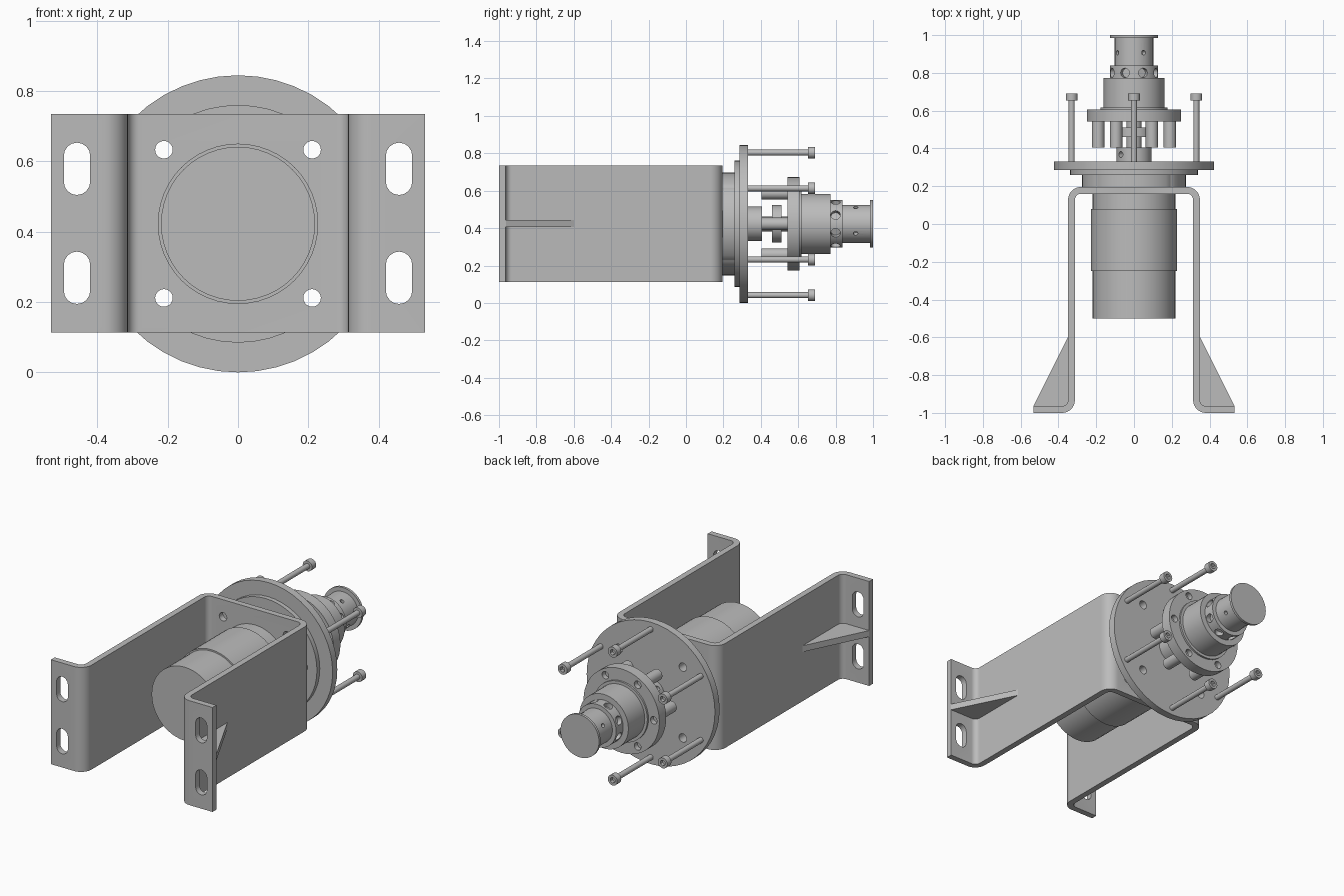
import bpy, bmesh, math
from mathutils import Matrix, Vector

if "Cube" in bpy.data.objects:
    bpy.data.objects.remove(bpy.data.objects["Cube"])

C = 0.4225  # height of the main axis
grey = bpy.data.materials.new("plain_grey")
grey.use_nodes = True
grey.diffuse_color = (0.5, 0.5, 0.5, 1)
grey.node_tree.nodes["Principled BSDF"].inputs["Base Color"].default_value = (0.5, 0.5, 0.5, 1)


def finish(name, bm):
    bmesh.ops.recalc_face_normals(bm, faces=bm.faces)
    me = bpy.data.meshes.new(name)
    bm.to_mesh(me)
    bm.free()
    me.materials.append(grey)
    ob = bpy.data.objects.new(name, me)
    bpy.context.collection.objects.link(ob)
    return ob


def activate(ob):
    bpy.ops.object.select_all(action='DESELECT')
    ob.select_set(True)
    bpy.context.view_layer.objects.active = ob


def smooth(ob):
    activate(ob)
    bpy.ops.object.shade_smooth_by_angle(angle=math.radians(30))


def lathe(name, profile, x=0, z=C, steps=48):
    """Spin (radius, y) points around an axis parallel to y."""
    bm = bmesh.new()
    vs = [bm.verts.new((r, y, 0)) for r, y in profile]
    es = [bm.edges.new(p) for p in zip(vs, vs[1:])]
    bmesh.ops.spin(bm, geom=vs + es, cent=(0, 0, 0), axis=(0, 1, 0),
                   angle=math.tau, steps=steps)
    bmesh.ops.remove_doubles(bm, verts=bm.verts, dist=1e-5)
    bmesh.ops.translate(bm, verts=bm.verts, vec=(x, 0, z))
    return finish(name, bm)


def rod(name, r, y0, y1, x=0, z=C, steps=48):
    return lathe(name, [(0, y0), (r, y0), (r, y1), (0, y1)], x, z, steps)


def bore(ob, holes, r, length, sides=20):
    """Cut round holes given as (centre, direction)."""
    bm = bmesh.new()
    for centre, direction in holes:
        turn = Vector((0, 0, 1)).rotation_difference(Vector(direction)).to_matrix().to_4x4()
        bmesh.ops.create_cone(bm, cap_ends=True, segments=sides, radius1=r, radius2=r,
                              depth=length, matrix=Matrix.Translation(centre) @ turn)
    cut(ob, bm)


def cut(ob, bm):
    cutter = finish("cutter", bm)
    cutter.hide_render = True
    mod = ob.modifiers.new("cut", 'BOOLEAN')
    mod.operation, mod.solver, mod.object = 'DIFFERENCE', 'EXACT', cutter
    activate(ob)
    bpy.ops.object.modifier_apply(modifier=mod.name)
    bpy.data.objects.remove(cutter)


def prism(bm, outline, to3d, direction):
    face = bm.faces.new([bm.verts.new(to3d(a, b)) for a, b in outline])
    new = bmesh.ops.extrude_face_region(bm, geom=[face])["geom"]
    bmesh.ops.translate(bm, vec=direction, verts=[v for v in new if isinstance(v, bmesh.types.BMVert)])


def ring(radius, count, start=0):
    """Points (x, z, angle) spaced evenly round the main axis."""
    for i in range(count):
        a = math.radians(start + 360 * i / count)
        yield radius * math.cos(a), C + radius * math.sin(a), a


# Bent mounting bracket: a filleted strip given thickness
def fillet(points, r, n=8):
    out = [points[0]]
    for p, q, s in zip(points, points[1:], points[2:]):
        u, v = (p - q).normalized(), (s - q).normalized()
        mid = q + (u + v) * r
        for i in range(n + 1):
            t = math.pi / 2 * i / n
            out.append(mid - v * r * math.cos(t) - u * r * math.sin(t))
    return out + [points[-1]]


LOW, HIGH, LEG, T = 0.113, 0.735, 0.331, 0.036
right = [Vector(p) for p in ((-0.532, -0.982), (-LEG, -0.982), (-LEG, 0.178))]
left = [Vector((-p.x, p.y)) for p in reversed(right)]
bm = bmesh.new()
rows = [[bm.verts.new((p.x, p.y, z)) for p in fillet(right + left, 0.05)] for z in (LOW, HIGH)]
for i in range(len(rows[0]) - 1):
    bm.faces.new((rows[0][i], rows[0][i + 1], rows[1][i + 1], rows[1][i]))
bracket = finish("bracket", bm)
mod = bracket.modifiers.new("thickness", 'SOLIDIFY')
mod.thickness, mod.offset, mod.use_even_offset = T, 0, True
activate(bracket)
bpy.ops.object.modifier_apply(modifier=mod.name)

# Long slots in the feet
bm = bmesh.new()
for x in (-0.458, 0.458):
    for z in (0.269, 0.579):
        outline = []
        for i in range(18):
            a = math.pi * (i if i < 9 else i - 1) / 8
            outline.append((x + 0.0375 * math.cos(a),
                            z + 0.0375 * math.sin(a) + (0.037 if i < 9 else -0.037)))
        prism(bm, outline, lambda a, b: (a, -1.1, b), (0, 0.2, 0))
cut(bracket, bm)

# Triangular gussets between leg and foot
for side, label in ((-1, "right"), (1, "left")):
    bm = bmesh.new()
    tri = [(0.335, -0.57), (0.532, -0.963), (0.532, -0.97), (0.335, -0.97)]
    prism(bm, tri, lambda a, b: (side * a, b, 0.406), (0, 0, 0.037))
    finish(label + "_gusset", bm)

# Motor body
smooth(lathe("motor", [(0, -0.5), (0.219, -0.5), (0.219, -0.25), (0.228, -0.25), (0.228, 0.08),
                       (0.219, 0.08), (0.219, 0.165), (0, 0.165)]))

# Adapter and round mounting plate, drilled together with the bracket
adapter = rod("adapter", 0.275, 0.19, 0.262)
plate = lathe("mounting_plate", [(0, 0.26), (0.338, 0.26), (0.338, 0.287), (C, 0.287),
                                 (C, 0.331), (0, 0.331)])
drill = [((x, 0.25, z), (0, 1, 0)) for x, z, a in ring(0.298, 4, 45)]
for ob in (bracket, adapter, plate):
    bore(ob, drill, 0.025, 0.3)
    smooth(ob)

# Long socket-head bolts around the plate
for x, z, a in ring(0.381, 6, 30):
    bolt = lathe("long_bolt", [(0, 0.29), (0.016, 0.29), (0.016, 0.653), (0.031, 0.653),
                               (0.031, 0.691), (0, 0.691)], x, z, 20)
    bore(bolt, [((x, 0.691, z), (0, 1, 0))], 0.017, 0.04, 6)
    smooth(bolt)

# Shaft, collar and standoff pins
collar = rod("shaft_collar", 0.092, 0.325, 0.405)
bore(collar, [((x, 0.368, z), (math.cos(a), 0, math.sin(a))) for x, z, a in ring(0.092, 1, 140)], 0.016, 0.06)
smooth(collar)
smooth(rod("shaft", 0.04, 0.4, 0.56))
smooth(rod("shaft_washer", 0.1, 0.46, 0.51))
for x, z, a in ring(0.19, 6):
    smooth(rod("standoff_pin", 0.033, 0.405, 0.55, x, z, 24))

# Coupling flange with recessed holes
flange = rod("coupling_flange", 0.25, 0.543, 0.607)
bore(flange, [((x, 0.607, z), (0, 1, 0)) for x, z, a in ring(0.212, 6)], 0.022, 0.06)
smooth(flange)

# Hub body
smooth(lathe("hub", [(0, 0.6), (0.178, 0.6), (0.178, 0.618), (0.161, 0.618), (0.161, 0.772), (0, 0.772)]))

# Ring with radial slots
slot_ring = rod("slotted_ring", 0.127, 0.765, 0.838)
bore(slot_ring, [((x, 0.8, z), (math.cos(a), 0, math.sin(a))) for x, z, a in ring(0.127, 8, 22.5)], 0.025, 0.06)
smooth(slot_ring)

# Neck with small set-screw holes, and end cap
neck = rod("neck", 0.102, 0.83, 0.99)
bore(neck, [((x, 0.907, z), (math.cos(a), 0, math.sin(a))) for x, z, a in ring(0.102, 4, 60)], 0.012, 0.06)
smooth(neck)
smooth(rod("end_cap", 0.127, 0.985, 1.0))
